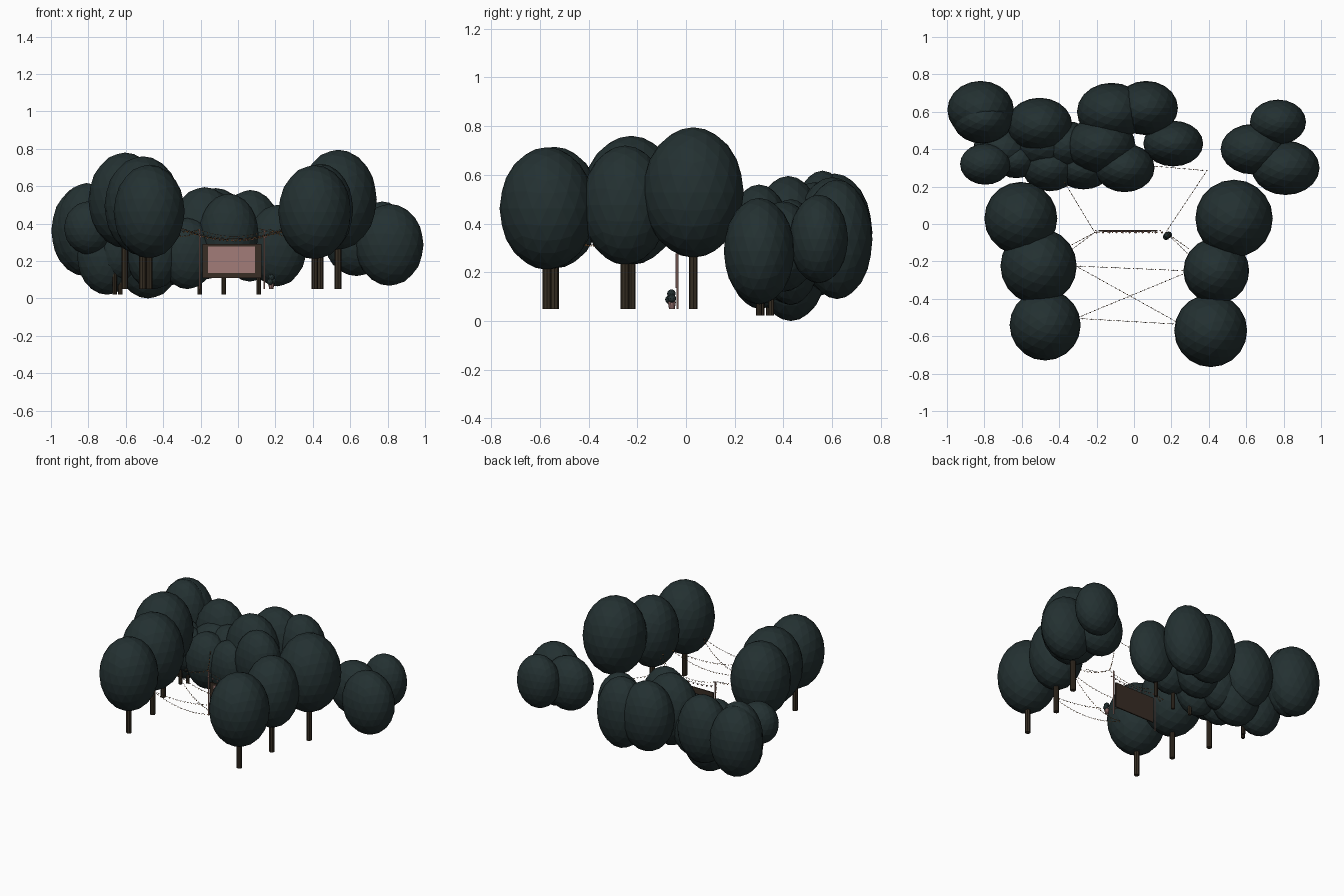
import bpy, bmesh, math
from mathutils import Vector, Matrix

if "Cube" in bpy.data.objects:
    bpy.data.objects.remove(bpy.data.objects["Cube"])


def material(name, rgb):
    m = bpy.data.materials.new(name)
    m.diffuse_color = (*rgb, 1)
    m.use_nodes = True
    m.node_tree.nodes["Principled BSDF"].inputs["Base Color"].default_value = m.diffuse_color
    return m


LEAF = material("dark_leaf", (0.017, 0.030, 0.031))
BARK = material("bark_brown", (0.036, 0.026, 0.016))
PINK = material("screen_pink", (0.36, 0.20, 0.19))
FRAME = material("frame_brown", (0.040, 0.026, 0.018))
CORD = material("cord_dark", (0.03, 0.022, 0.02))
BULB = material("bulb_orange", (0.75, 0.33, 0.10))
LAMP = material("lamp_rose", (0.50, 0.28, 0.24))


def finish(name, bm, mat):
    me = bpy.data.meshes.new(name)
    bm.to_mesh(me)
    bm.free()
    me.materials.append(mat)
    ob = bpy.data.objects.new(name, me)
    bpy.context.collection.objects.link(ob)
    return ob


def add_ball(bm, loc, radii, sub):
    mat = Matrix.Translation(loc) @ Matrix.Diagonal((*radii, 1))
    bmesh.ops.create_icosphere(bm, subdivisions=sub, radius=1, matrix=mat)


def add_rod(bm, a, b, r, sides):
    a, b = Vector(a), Vector(b)
    d = b - a
    mat = Matrix.Translation((a + b) / 2) @ d.to_track_quat('Z', 'Y').to_matrix().to_4x4()
    bmesh.ops.create_cone(bm, cap_ends=True, segments=sides, radius1=r, radius2=r,
                          depth=d.length, matrix=mat)


def crown(name, x, y, rx, ry, z0, z1):
    bm = bmesh.new()
    add_ball(bm, (x, y, (z0 + z1) / 2), (rx, ry, (z1 - z0) / 2), 3)
    finish(name, bm, LEAF)


def trunk(name, x, y, r, z0, z1):
    bm = bmesh.new()
    add_rod(bm, (x, y, z0), (x, y, z1), r, 8)
    finish(name, bm, BARK)


def box(name, lo, hi, mat):
    lo, hi = Vector(lo), Vector(hi)
    bm = bmesh.new()
    bmesh.ops.create_cube(bm, size=1, matrix=Matrix.Translation((lo + hi) / 2)
                          @ Matrix.Diagonal((*(hi - lo), 1)))
    return finish(name, bm, mat)


# Two rows of tall trees: x, y, radius, crown bottom, crown top
for i, (x, y, r, z0, z1) in enumerate([
        (-.605, .03, .195, .27, .78), (-.51, -.225, .204, .23, .76),
        (-.475, -.54, .19, .215, .715), (.535, .03, .207, .26, .795),
        (.44, -.25, .176, .23, .72), (.41, -.57, .195, .21, .713)]):
    crown(f"tall_crown_{i}", x, y, r, r, z0, z1)
    trunk(f"tall_trunk_{i}", x, y, .018, .05, z0 + .1)

# Low overlapping crowns along the back: x, y, rx, ry, bottom, top
right_group = [(.77, .545, .15, .12, .155, .518), (.635, .40, .172, .135, .12, .49),
               (.81, .30, .182, .145, .068, .505)]
middle_group = [(-.12, .60, .185, .155, .11, .59), (.065, .62, .17, .145, .09, .58),
                (.21, .43, .16, .122, .065, .50), (-.18, .42, .188, .15, .10, .595),
                (-.05, .30, .16, .13, .13, .56), (-.27, .30, .15, .115, .05, .43)]
left_group = [(-.82, .61, .178, .155, .12, .605), (-.81, .56, .162, .13, .13, .617),
              (-.505, .53, .175, .145, .10, .57), (-.48, .43, .18, .15, .0, .46),
              (-.795, .32, .135, .11, .235, .52), (-.45, .305, .15, .13, .05, .44),
              (-.63, .345, .12, .10, .10, .42), (-.70, .40, .16, .13, .02, .43),
              (-.36, .42, .15, .13, .07, .47)]
for label, group in (("right", right_group), ("middle", middle_group), ("left", left_group)):
    for i, c in enumerate(group):
        crown(f"{label}_back_crown_{i}", *c)
for i, (x, y) in enumerate([(-.66, .30), (-.63, .34), (-.205, .31), (-.075, .30), (.11, .35)]):
    trunk(f"back_trunk_{i}", x, y, .012, .022, .24)

# Projection screen: dark backing board with a pale sheet on the front
Y = -.035
box("screen_board", (-.19, Y - .004, .11), (.125, Y + .004, .29), FRAME)
box("screen_sheet", (-.16, Y - .008, .135), (.09, Y - .004, .277), PINK)
bm = bmesh.new()
for x in (-.205, .14):
    add_rod(bm, (x, Y, .05), (x, Y, .37), .004, 6)
finish("screen_poles", bm, LAMP)

# Potted plant beside the screen
bm = bmesh.new()
bmesh.ops.create_cone(bm, cap_ends=True, segments=10, radius1=.012, radius2=.017, depth=.03,
                      matrix=Matrix.Translation((.178, -.058, .065)))
finish("plant_pot", bm, PINK)
bm = bmesh.new()
for p in ((.172, -.068, .088), (.186, -.058, .092), (.178, -.060, .112)):
    add_ball(bm, p, (.018,) * 3, 2)
finish("plant_leaves", bm, LEAF)


# Sagging light strings
def light_string(name, a, b, sag, bulb_r, mat, gap=.024):
    a, b = Vector(a), Vector(b)
    n = max(4, round((b - a).length / gap))
    pts = [a.lerp(b, i / n) - Vector((0, 0, 4 * sag * (i / n) * (1 - i / n)))
           for i in range(n + 1)]
    cord, bulbs = bmesh.new(), bmesh.new()
    for p, q in zip(pts, pts[1:]):
        add_rod(cord, p, q, .0009, 3)
    for p in pts:
        add_ball(bulbs, p - Vector((0, 0, bulb_r)), (bulb_r,) * 3, 1)
    finish(name + "_cord", cord, CORD)
    finish(name + "_bulbs", bulbs, mat)


L, R = (-.21, -.045, .37), (.17, -.045, .37)
for i, (a, b) in enumerate([
        ((-.31, -.225, .38), (.28, -.25, .38)), ((-.31, -.225, .38), (.24, -.53, .37)),
        ((-.30, -.50, .37), (.28, -.26, .38)), ((-.30, -.505, .37), (.23, -.535, .37)),
        ((-.35, -.15, .38), L), ((-.33, -.11, .37), L),
        (R, (.30, -.17, .38)), (R, (.29, -.13, .37)),
        (L, (-.37, .22, .36)), (R, (.39, .285, .37)), ((.39, .285, .37), (.10, .31, .38)),
        (L, R)]):
    light_string(f"light_string_{i}", a, b, .04 * (Vector(b) - Vector(a)).length / .4,
                 .0035, BULB)
# Larger lamps hung just over the screen
light_string("screen_lamps", (-.20, -.045, .335), (.15, -.045, .335), .02, .006, LAMP, .036)
